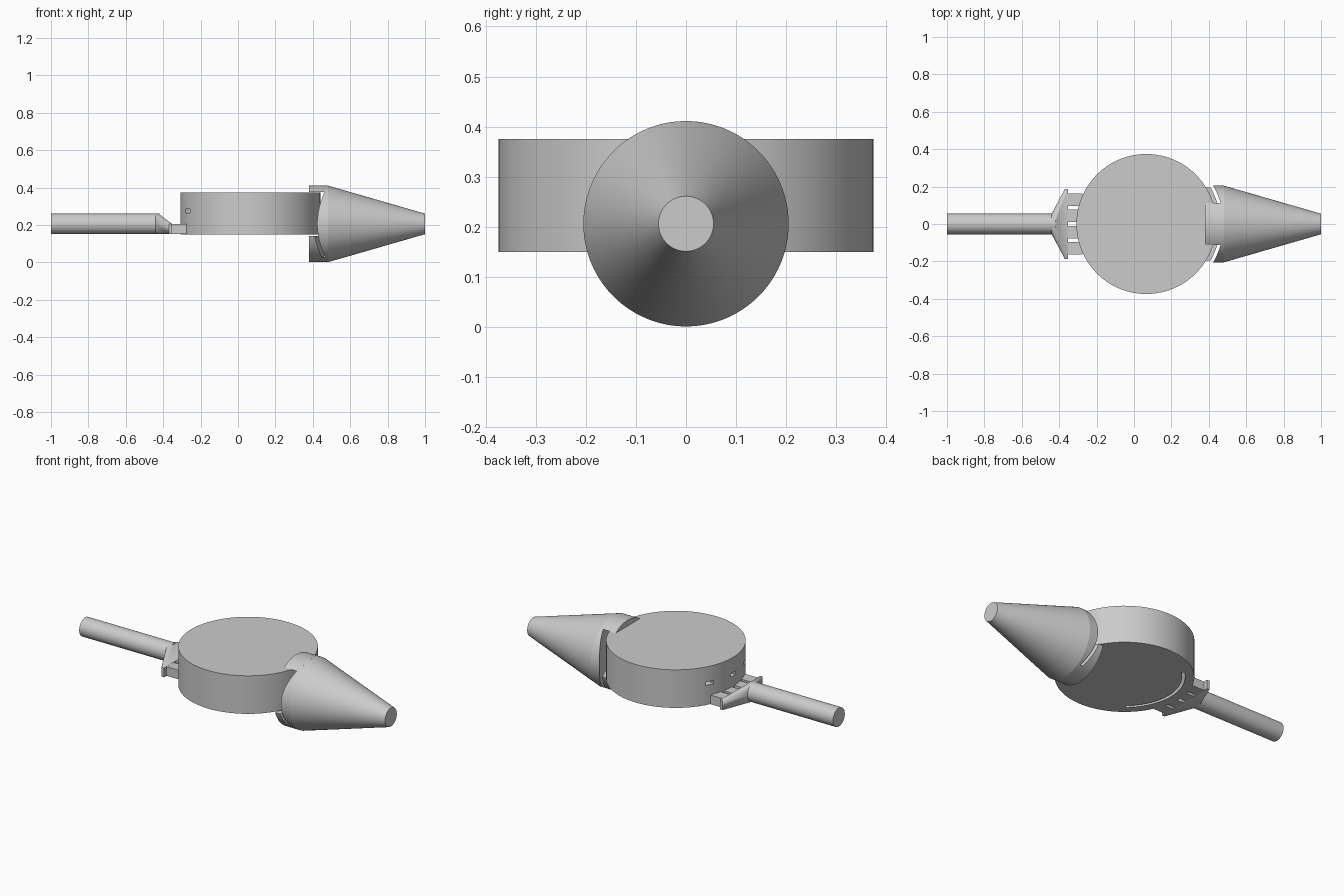
import bpy, bmesh, math
from mathutils import Matrix, Vector

old = bpy.data.objects.get("Cube")
if old:
    bpy.data.objects.remove(old, do_unlink=True)

grey = bpy.data.materials.new("plain_grey")
grey.use_nodes = True
grey.diffuse_color = (0.6, 0.6, 0.6, 1)
grey.node_tree.nodes["Principled BSDF"].inputs["Base Color"].default_value = (0.6, 0.6, 0.6, 1)

STEPS = 96
DISC_X, DISC_R, BASE, TOP = 0.066, 0.374, 0.15, 0.375
AXIS_Z, ROD_R, NOSE_R = 0.206, 0.055, 0.205
NOSE_BACK, SHOULDER = 0.38, 0.48
TO_X = Matrix.Translation((0, 0, AXIS_Z)) @ Matrix.Rotation(math.pi / 2, 4, 'Y')


def finish(name, bm):
    bmesh.ops.remove_doubles(bm, verts=bm.verts, dist=0.0001)
    bmesh.ops.recalc_face_normals(bm, faces=bm.faces)
    mesh = bpy.data.meshes.new(name)
    bm.to_mesh(mesh)
    bm.free()
    mesh.materials.append(grey)
    ob = bpy.data.objects.new(name, mesh)
    bpy.context.collection.objects.link(ob)
    return ob


def drum(name, r1, r2, x1, x2):
    """Round bar or cone along the long axis."""
    bm = bmesh.new()
    place = TO_X @ Matrix.Translation((0, 0, (x1 + x2) / 2))
    bmesh.ops.create_cone(bm, cap_ends=True, segments=STEPS, radius1=r1, radius2=r2,
                          depth=x2 - x1, matrix=place)
    return finish(name, bm)


def box(name, x, y, z):
    bm = bmesh.new()
    bmesh.ops.create_cube(bm, size=1)
    for v in bm.verts:
        v.co = Vector([lim[0] if c < 0 else lim[1] for c, lim in zip(v.co, (x, y, z))])
    return finish(name, bm)


def quad(bm, points):
    bm.faces.new([bm.verts.new(p) for p in points])


# Round body with an arc slot underneath and three small side windows
SLOT_IN, SLOT_OUT, SLOT_TOP = 0.308, 0.325, 0.29
WIN_LOW, WIN_HIGH = 0.265, 0.285
SLOT_HALF = 13
WINDOWS = (-7, 0, 7)


def on_disc(step, r, z):
    a = math.pi + math.tau * step / STEPS
    return (DISC_X + r * math.cos(a), r * math.sin(a), z)


bm = bmesh.new()
for k in range(-STEPS // 2, STEPS // 2):
    in_slot = -SLOT_HALF <= k < SLOT_HALF
    in_window = any(c - 1 <= k < c + 1 for c in WINDOWS)
    strips = [((DISC_R, BASE), (DISC_R, WIN_LOW)), ((DISC_R, WIN_HIGH), (DISC_R, TOP)),
              ((SLOT_OUT, BASE), (DISC_R, BASE))]
    if in_slot:
        strips += [((SLOT_IN, BASE), (SLOT_IN, SLOT_TOP)),
                   ((SLOT_IN, SLOT_TOP), (SLOT_OUT, SLOT_TOP)),
                   ((SLOT_OUT, BASE), (SLOT_OUT, WIN_LOW)),
                   ((SLOT_OUT, WIN_HIGH), (SLOT_OUT, SLOT_TOP))]
    else:
        strips.append(((SLOT_IN, BASE), (SLOT_OUT, BASE)))
    if in_window:
        strips += [((SLOT_OUT, z), (DISC_R, z)) for z in (WIN_LOW, WIN_HIGH)]
    else:
        strips += [((r, WIN_LOW), (r, WIN_HIGH)) for r in ([DISC_R, SLOT_OUT] if in_slot else [DISC_R])]
    for a, b in strips:
        quad(bm, [on_disc(k, *a), on_disc(k, *b), on_disc(k + 1, *b), on_disc(k + 1, *a)])
# End walls of the slot and windows
ends = [(s, SLOT_IN, SLOT_OUT, BASE, SLOT_TOP) for s in (-SLOT_HALF, SLOT_HALF)]
ends += [(c + s, SLOT_OUT, DISC_R, WIN_LOW, WIN_HIGH) for c in WINDOWS for s in (-1, 1)]
for step, r1, r2, z1, z2 in ends:
    quad(bm, [on_disc(step, *p) for p in ((r1, z1), (r2, z1), (r2, z2), (r1, z2))])
for r, z in ((DISC_R, TOP), (SLOT_IN, BASE)):
    bm.faces.new([bm.verts.new(on_disc(k, r, z)) for k in range(STEPS)])
body = finish("round_body", bm)


# Nose collar pieces: slices of a round bar, trimmed by flat planes and by the body's curve
def underside(y):
    return AXIS_Z - math.sqrt(max(0, NOSE_R ** 2 - y * y))


def upperside(y):
    return 2 * AXIS_Z - underside(y)


def round_about_body(radius):
    return lambda y: DISC_X + math.sqrt(radius ** 2 - y * y)


def level(value):
    return lambda y: value


def chord(z):
    return math.sqrt(NOSE_R ** 2 - (z - AXIS_Z) ** 2)


def slice_piece(name, half, low, high, back, front, steps=48):
    bm = bmesh.new()
    columns = []
    for i in range(steps + 1):
        y = half * math.sin(math.pi * (i / steps - 0.5))
        columns.append([(x, y, z) for x, z in ((back(y), low(y)), (front(y), low(y)),
                                               (front(y), high(y)), (back(y), high(y)))])
    for a, b in zip(columns, columns[1:]):
        for j in range(4):
            k = (j + 1) % 4
            quad(bm, [a[j], a[k], b[k], b[j]])
    bmesh.ops.remove_doubles(bm, verts=bm.verts, dist=0.0001)
    return finish(name, bm)


NOTCH_TOP, LIP_TOP, GROOVE_FLOOR = 0.377, 0.142, 0.03
nose = [
    drum("tapered_nose", NOSE_R, 0.055, SHOULDER, 1.0),
    slice_piece("nose_collar", NOSE_R, underside, upperside, round_about_body(0.412), level(SHOULDER)),
    slice_piece("nose_top_overhang", chord(NOTCH_TOP), level(NOTCH_TOP), upperside,
                level(NOSE_BACK), level(SHOULDER)),
    slice_piece("nose_lower_lip", chord(LIP_TOP), underside, level(LIP_TOP),
                level(NOSE_BACK), round_about_body(0.395)),
    slice_piece("nose_groove_floor", chord(GROOVE_FLOOR), underside, level(GROOVE_FLOOR),
                level(NOSE_BACK), level(SHOULDER)),
]

# Handle rod
rod = drum("handle_rod", ROD_R, ROD_R, -1.0, -0.42)

# Flared bracket between the rod and the flange
bm = bmesh.new()
for x in (-0.44, -0.425):
    bmesh.ops.create_circle(bm, segments=48, radius=ROD_R,
                            matrix=Matrix.Translation((x, 0, 0)) @ TO_X)
for x in (-0.37, -0.353):
    for y in (-0.187, 0.187):
        for z in (0.151, 0.206):
            bm.verts.new((x, y, z))
hull = bmesh.ops.convex_hull(bm, input=bm.verts)
inside = {g for g in hull["geom_interior"] + hull["geom_unused"] if isinstance(g, bmesh.types.BMVert)}
bmesh.ops.delete(bm, geom=list(inside), context='VERTS')
bracket = finish("flared_bracket", bm)

# Four tongues joining the bracket to the body
for y in (-0.13, -0.045, 0.045, 0.13):
    box("bracket_tongue", (-0.355, -0.275), (y - 0.033, y + 0.033), (0.151, 0.205))

# Smooth round sides while keeping edges crisp
bpy.ops.object.select_all(action='DESELECT')
for ob in [body, rod, bracket] + nose:
    ob.select_set(True)
bpy.context.view_layer.objects.active = body
bpy.ops.object.shade_smooth_by_angle(angle=math.radians(25))
